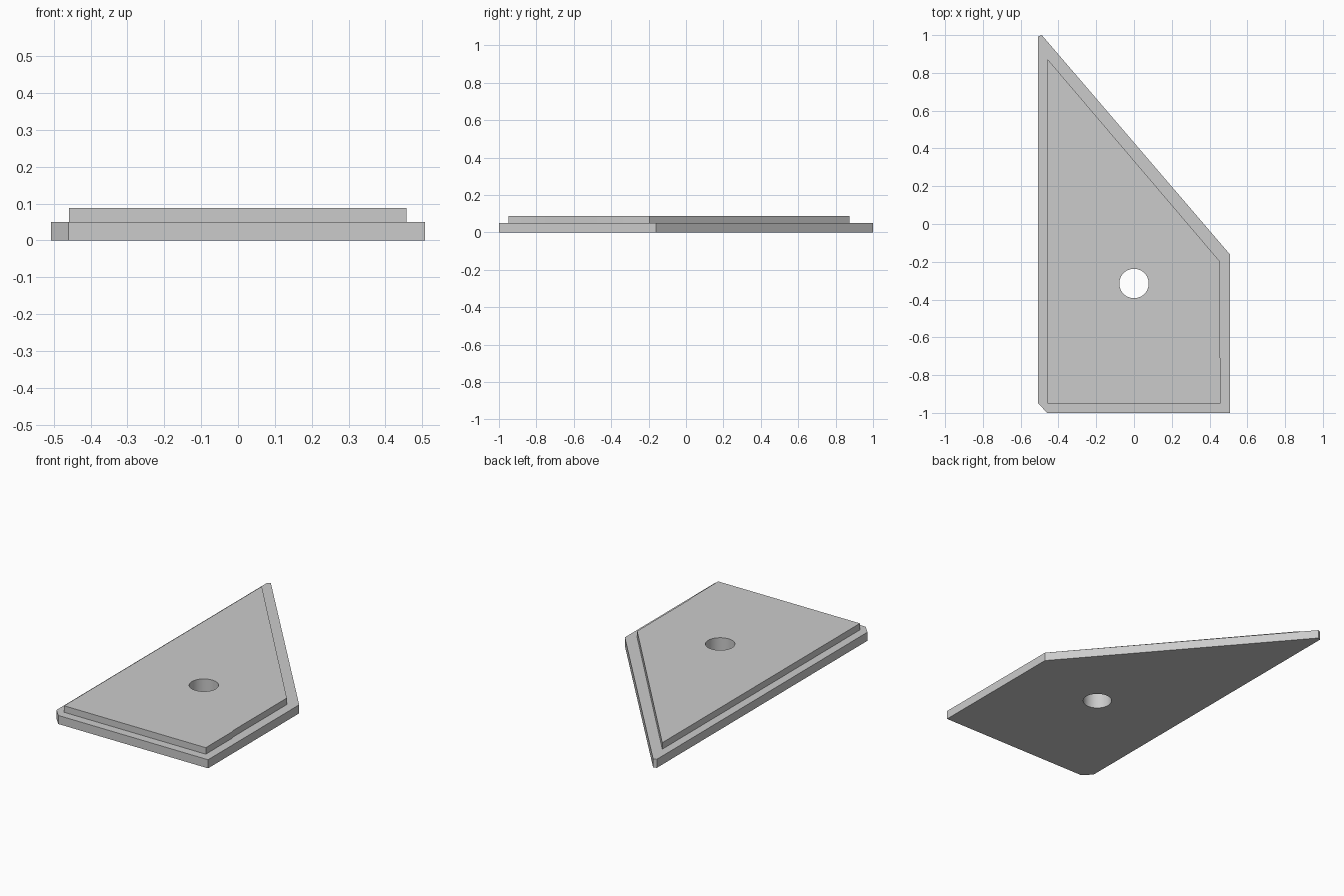
import bpy
import bmesh
from mathutils import Matrix

cube = bpy.data.objects.get("Cube")
if cube:
    bpy.data.objects.remove(cube, do_unlink=True)

grey = bpy.data.materials.new("light_grey")
grey.use_nodes = True
colour = (0.6, 0.6, 0.6, 1)
grey.diffuse_color = colour
grey.node_tree.nodes["Principled BSDF"].inputs["Base Color"].default_value = colour


def add_object(name, bm):
    bmesh.ops.recalc_face_normals(bm, faces=bm.faces)
    mesh = bpy.data.meshes.new(name)
    bm.to_mesh(mesh)
    bm.free()
    mesh.materials.append(grey)
    obj = bpy.data.objects.new(name, mesh)
    bpy.context.collection.objects.link(obj)
    return obj


def plate(name, outline, bottom, top):
    """Extrude a flat outline between two heights."""
    bm = bmesh.new()
    face = bm.faces.new([bm.verts.new((x, y, bottom)) for x, y in outline])
    side = bmesh.ops.extrude_face_region(bm, geom=[face], use_keep_orig=True)
    verts = [v for v in side["geom"] if isinstance(v, bmesh.types.BMVert)]
    bmesh.ops.translate(bm, verts=verts, vec=(0, 0, top - bottom))
    return add_object(name, bm)


def boolean(target, other, operation):
    mod = target.modifiers.new(operation.title(), "BOOLEAN")
    mod.operation = operation
    mod.solver = "EXACT"
    mod.object = other


# Wide lower plate with two clipped corners
base = plate("base_plate", [(-0.507, -0.95), (-0.46, -1), (0.507, -1),
                            (0.507, -0.16), (-0.488, 1), (-0.507, 0.993)], 0, 0.05)

# Narrower raised plate, stepped slightly on its left edge
raised = plate("raised_plate", [(-0.458, -0.95), (0.457, -0.95), (0.457, -0.71),
                                (0.452, -0.69), (0.452, -0.195), (-0.458, 0.873)], 0.02, 0.088)

# Round through hole
bm = bmesh.new()
bmesh.ops.create_cone(bm, cap_ends=True, segments=48, radius1=0.078, radius2=0.078,
                      depth=0.4, matrix=Matrix.Translation((0, -0.315, 0.05)))
cutter = add_object("hole_cutter", bm)

boolean(base, raised, "UNION")
boolean(base, cutter, "DIFFERENCE")

# Bake the booleans into the plate and drop the helpers
bpy.context.view_layer.update()
evaluated = base.evaluated_get(bpy.context.evaluated_depsgraph_get())
result = bpy.data.meshes.new_from_object(evaluated)
base.modifiers.clear()
base.data = result
base.name = "stepped_plate"
for helper in (raised, cutter):
    bpy.data.objects.remove(helper, do_unlink=True)

# Smooth hole wall, crisp plate edges
bpy.ops.object.select_all(action="DESELECT")
base.select_set(True)
bpy.context.view_layer.objects.active = base
bpy.ops.object.shade_smooth_by_angle(angle=0.5)
